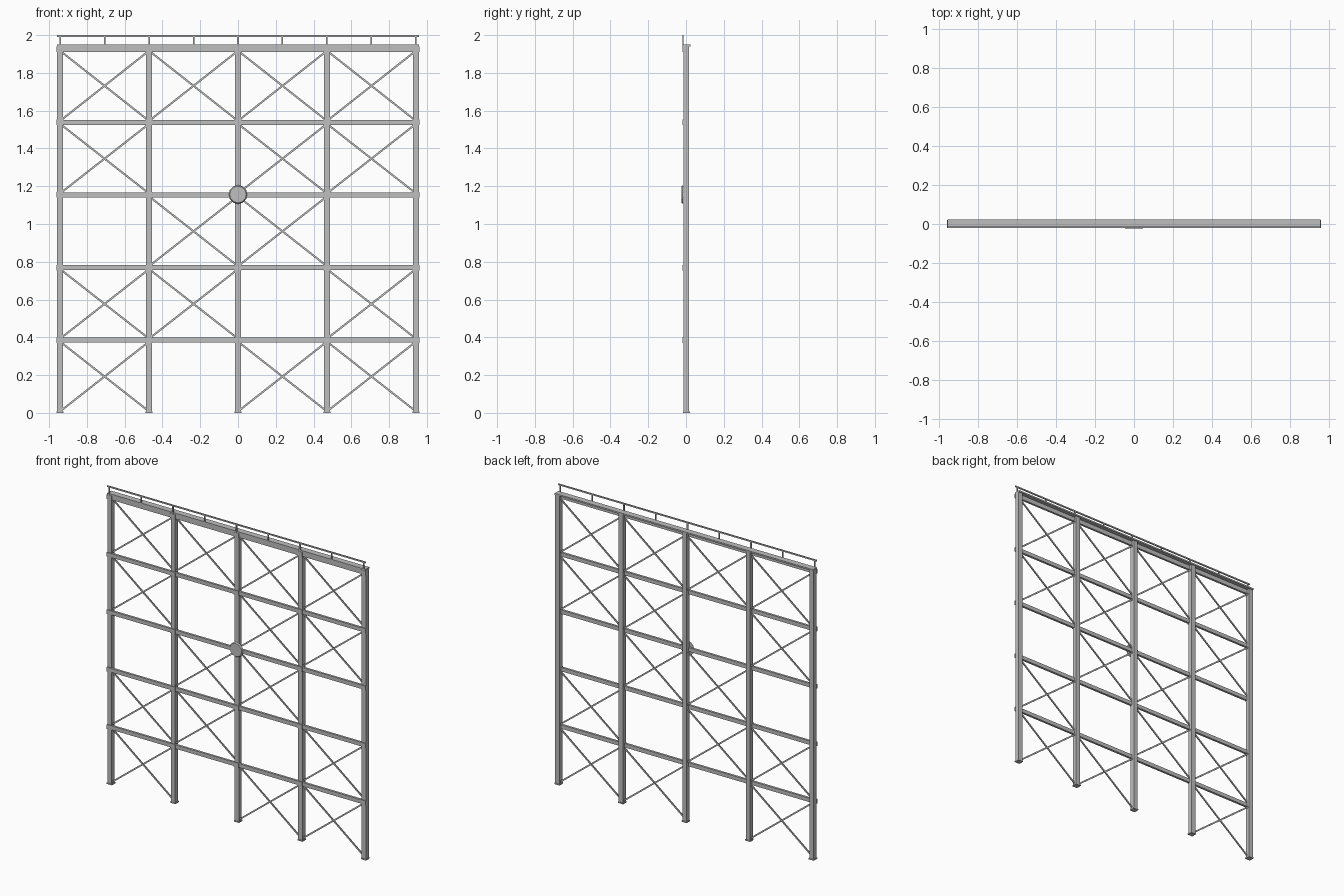
import bpy, math
from mathutils import Matrix

if "Cube" in bpy.data.objects:
    bpy.data.objects.remove(bpy.data.objects["Cube"])

steel = bpy.data.materials.new("steel_grey")
steel.diffuse_color = (0.52, 0.52, 0.52, 1)
steel.use_nodes = True
steel.node_tree.nodes["Principled BSDF"].inputs["Base Color"].default_value = steel.diffuse_color

COLS = [-0.942, -0.471, 0.0, 0.471, 0.942]
LEVELS = [0.0, 0.385, 0.769, 1.154, 1.538, 1.925]


def box(name, x0, x1, y0, y1, z0, z1):
    v = [(x, y, z) for x in (x0, x1) for y in (y0, y1) for z in (z0, z1)]
    f = [(0, 1, 3, 2), (4, 6, 7, 5), (0, 4, 5, 1),
         (2, 3, 7, 6), (0, 2, 6, 4), (1, 5, 7, 3)]
    me = bpy.data.meshes.new(name)
    me.from_pydata(v, [], f)
    me.materials.append(steel)
    ob = bpy.data.objects.new(name, me)
    bpy.context.collection.objects.link(ob)
    return ob


def brace(name, xa, za, xb, zb, y):
    # thin bar between two points in the frame plane
    length = math.hypot(xb - xa, zb - za)
    ob = box(name, -length / 2, length / 2, -0.003, 0.003, -0.005, 0.005)
    rot = Matrix.Rotation(-math.atan2(zb - za, xb - xa), 4, 'Y')
    ob.data.transform(Matrix.Translation(((xa + xb) / 2, y, (za + zb) / 2)) @ rot)


# Columns with base plates
for x in COLS:
    box("column", x - 0.0155, x + 0.0155, -0.014, 0.017, 0.005, 1.944)
    box("base_plate", x - 0.019, x + 0.019, -0.017, 0.02, 0, 0.008)

# Horizontal beams and node plates
for z in LEVELS[1:-1]:
    box("cross_beam", -0.955, 0.955, -0.017, -0.002, z - 0.013, z + 0.013)
for z in LEVELS[1:]:
    for x in COLS:
        box("node_plate", x - 0.018, x + 0.018, -0.0195, -0.014, z - 0.015, z + 0.015)

# Top beam under the deck plate
box("top_beam", -0.955, 0.955, -0.0165, -0.002, 1.911, 1.942)
box("deck_plate", -0.957, 0.957, -0.0175, 0.0235, 1.94, 1.95)

# Cross bracing: bays that are braced in each storey
BRACED = [(0, 2, 3), (0, 1, 3), (1, 2), (0, 2, 3), (0, 1, 2, 3)]
for row, bays in enumerate(BRACED):
    z0, z1 = LEVELS[row] + 0.018, LEVELS[row + 1] - 0.018
    for b in bays:
        x0, x1 = COLS[b] + 0.013, COLS[b + 1] - 0.013
        brace("brace_rising", x0, z0, x1, z1, -0.004)
        brace("brace_falling", x0, z1, x1, z0, 0.003)

# Handrail
box("handrail", -0.957, 0.957, -0.0195, -0.0125, 1.991, 2.0)
for i in range(9):
    x = -0.942 + i * 0.2355
    box("handrail_post", x - 0.004, x + 0.004, -0.019, -0.013, 1.945, 1.994)

# Central round boss, slightly tapered to the front
bpy.ops.mesh.primitive_cone_add(vertices=12, radius1=0.05, radius2=0.044, depth=0.0085,
                                location=(0, -0.0192, 1.156),
                                rotation=(math.pi / 2, 0, 0))
boss = bpy.context.object
boss.name = "centre_boss"
boss.data.materials.append(steel)
